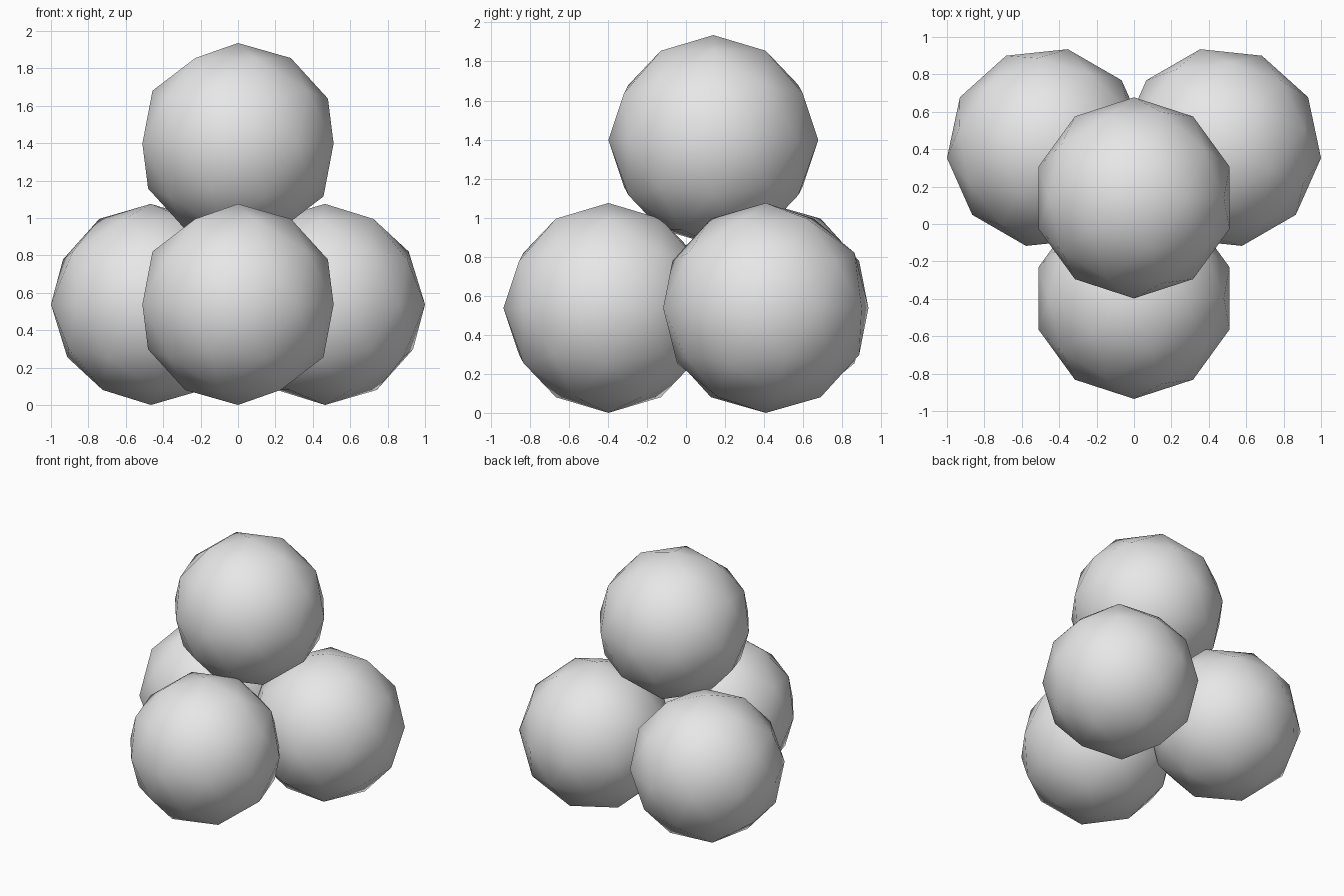
import bpy
from math import radians, sin, cos

cube = bpy.data.objects.get("Cube")
if cube:
    bpy.data.objects.remove(cube, do_unlink=True)

# Single plain grey
grey = bpy.data.materials.new("plain grey")
grey.use_nodes = True
colour = (0.8, 0.8, 0.8, 1)
grey.diffuse_color = colour
grey.node_tree.nodes["Principled BSDF"].inputs["Base Color"].default_value = colour

R = 0.5375         # ball radius, also the distance of each base ball from the stack axis
AXIS_Y = 0.14      # the stack axis sits slightly behind the centre


def ball(name, location, turn=0):
    bpy.ops.mesh.primitive_ico_sphere_add(subdivisions=2, radius=R, location=location,
                                          rotation=(0, 0, radians(turn)))
    obj = bpy.context.object
    obj.name = name
    obj.data.materials.append(grey)
    bpy.ops.object.shade_smooth()
    return obj


# Three base balls, turned about the stack axis
for name, turn in (("front_ball", 0), ("back_left_ball", 120), ("back_right_ball", -120)):
    a = radians(turn - 90)
    ball(name, (R * cos(a), AXIS_Y + R * sin(a), R), turn)

# Ball resting on top
ball("top_ball", (0, AXIS_Y, 2.6 * R))
